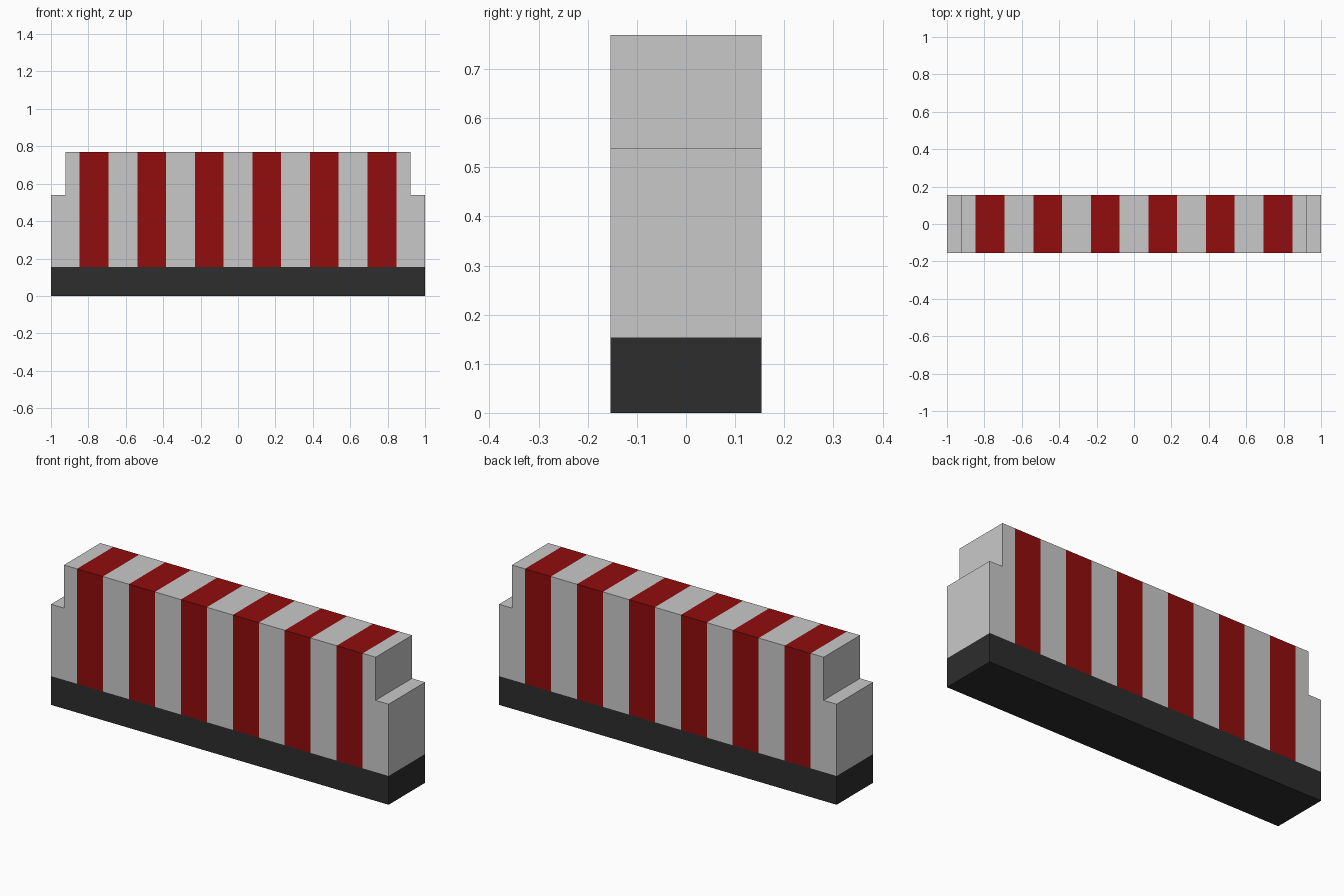
import bpy, bmesh, math

if "Cube" in bpy.data.objects:
    bpy.data.objects.remove(bpy.data.objects["Cube"])

U = 2 / 13            # stripe width, which sets every other proportion
HALF_DEPTH = U        # y half size
BASE_TOP = U          # top of the dark footing
STEP_Z, TOP_Z = 3.5 * U, 5 * U
STEP_X = 1 - U / 2    # where the upper block begins


def material(name, color):
    m = bpy.data.materials.new(name)
    m.diffuse_color = (*color, 1)
    m.use_nodes = True
    m.node_tree.nodes["Principled BSDF"].inputs["Base Color"].default_value = m.diffuse_color
    return m


# Stepped front profile, extruded through the depth
profile = [(-1, 0), (1, 0), (1, STEP_Z), (STEP_X, STEP_Z), (STEP_X, TOP_Z),
           (-STEP_X, TOP_Z), (-STEP_X, STEP_Z), (-1, STEP_Z)]
bm = bmesh.new()
front = bm.faces.new([bm.verts.new((x, -HALF_DEPTH, z)) for x, z in profile])
ext = bmesh.ops.extrude_face_region(bm, geom=[front], use_keep_orig=True)
new_verts = [g for g in ext["geom"] if isinstance(g, bmesh.types.BMVert)]
bmesh.ops.translate(bm, verts=new_verts, vec=(0, 2 * HALF_DEPTH, 0))
bmesh.ops.recalc_face_normals(bm, faces=bm.faces)


def cut(co, no):
    bmesh.ops.bisect_plane(bm, geom=bm.verts[:] + bm.edges[:] + bm.faces[:],
                           plane_co=co, plane_no=no, dist=1e-5)


# Cut the footing line and the twelve stripe boundaries
cut((0, 0, BASE_TOP), (0, 0, 1))
for i in range(1, 13):
    cut((-1 + i * U, 0, 0), (1, 0, 0))

# Colour by height, then by stripe number
for f in bm.faces:
    c = f.calc_center_median()
    stripe = math.floor((c.x + 1) / U)
    if c.z < BASE_TOP:
        f.material_index = 2
    elif 0 < stripe < 12 and stripe % 2:
        f.material_index = 1
    else:
        f.material_index = 0

mesh = bpy.data.meshes.new("striped_barrier")
bm.to_mesh(mesh)
bm.free()
mesh.materials.append(material("light grey", (0.584, 0.584, 0.584)))
mesh.materials.append(material("dark red", (0.287, 0.004, 0.004)))
mesh.materials.append(material("charcoal", (0.026, 0.026, 0.026)))
bpy.context.collection.objects.link(bpy.data.objects.new("striped_barrier", mesh))
